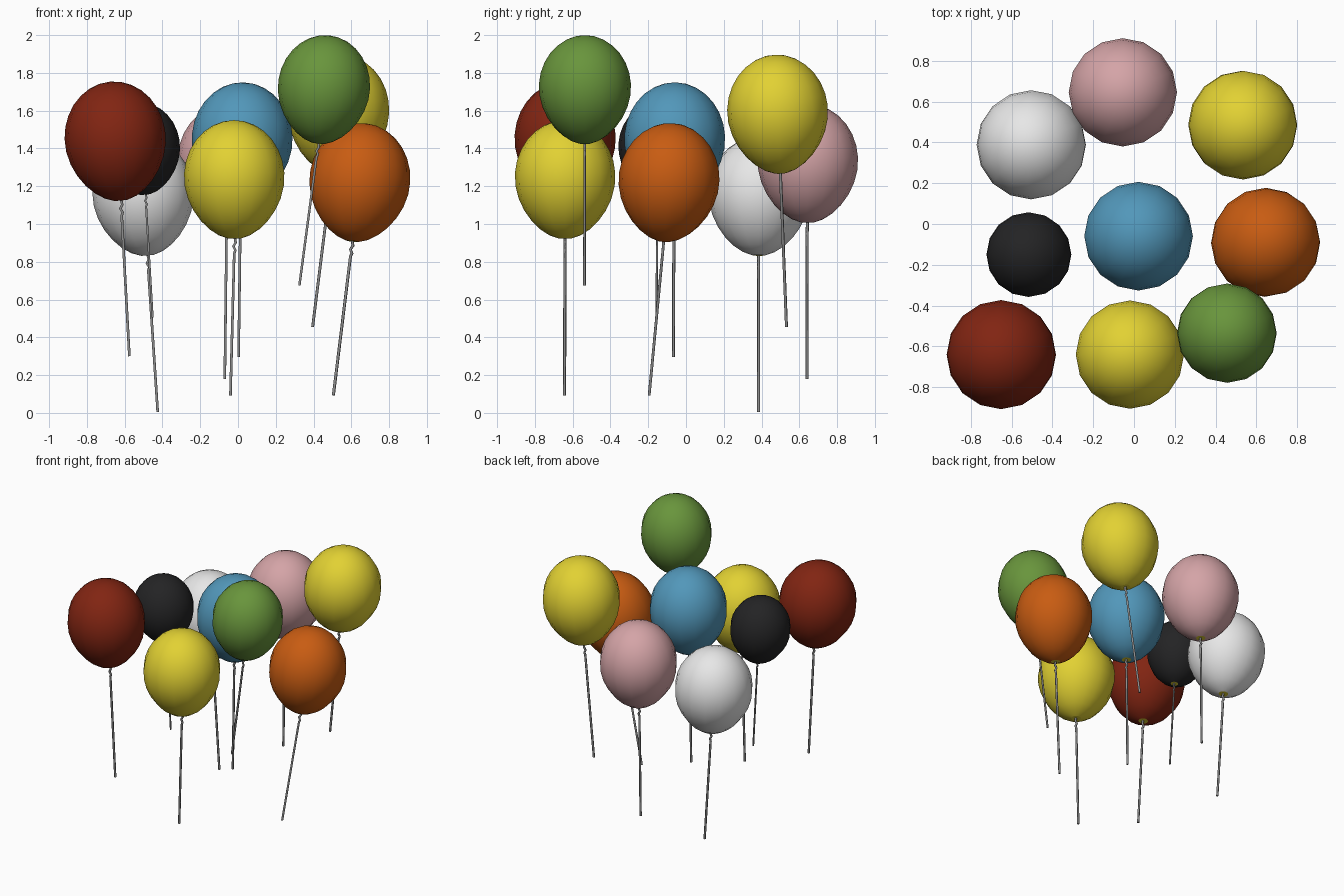
import bpy, bmesh, math
from mathutils import Vector

if "Cube" in bpy.data.objects:
    bpy.data.objects.remove(bpy.data.objects["Cube"])

COLOURS = {
    "red": (0.22, 0.018, 0.006), "black": (0.017, 0.017, 0.018), "white": (0.80, 0.80, 0.80),
    "pink": (0.66, 0.37, 0.385), "yellow": (0.76, 0.64, 0.033), "blue": (0.084, 0.31, 0.49),
    "orange": (0.58, 0.107, 0.006), "green": (0.14, 0.30, 0.045), "string grey": (0.27, 0.27, 0.27),
}
MATS = {}
for name, c in COLOURS.items():
    MATS[name] = bpy.data.materials.new(name)
    MATS[name].diffuse_color = (*c, 1)

SIDES, RINGS = 16, 14
UP, DOWN = 1.13, 1.24          # height above / below the widest ring, per radius

# colour, radius, widest x, y, top z, knot x, y, string end x, y, z
BALLOONS = [
    ("red",    0.268, -0.650, -0.640, 1.755, -0.620, -0.640, -0.575, -0.640, 0.300),
    ("black",  0.208, -0.515, -0.150, 1.645, -0.490, -0.152, -0.452, -0.155, 0.505),
    ("white",  0.268, -0.503,  0.388, 1.465, -0.480,  0.385, -0.425,  0.385, 0.004),
    ("pink",   0.266, -0.055,  0.645, 1.635, -0.060,  0.642, -0.070,  0.640, 0.180),
    ("yellow", 0.267,  0.533,  0.485, 1.897,  0.497,  0.500,  0.395,  0.532, 0.455),
    ("blue",   0.267,  0.022, -0.060, 1.750,  0.014, -0.064,  0.003, -0.066, 0.295),
    ("orange", 0.267,  0.645, -0.090, 1.535,  0.605, -0.118,  0.505, -0.195, 0.093),
    ("yellow", 0.266, -0.020, -0.640, 1.550, -0.018, -0.641, -0.040, -0.643, 0.093),
    ("green",  0.244,  0.455, -0.535, 2.000,  0.425, -0.536,  0.325, -0.537, 0.675),
]


def balloon(label, colour, r, centre, knot):
    """Egg-shaped body of rings, tilted so its tip meets the knot; yellow tip."""
    bm = bmesh.new()
    rings = []
    for i in range(1, RINGS + 1):
        a = math.radians(90 - 172 * i / RINGS)
        s = math.sin(a)
        rad = r * math.cos(a) * (1 if s > 0 else 1 - 0.12 * s * s)
        z = r * s * (UP if s > 0 else DOWN)
        rings.append([bm.verts.new((rad * math.cos(2 * math.pi * k / SIDES),
                                    rad * math.sin(2 * math.pi * k / SIDES), z))
                      for k in range(SIDES)])
    top = bm.verts.new((0, 0, r * UP))
    for k in range(SIDES):
        n = (k + 1) % SIDES
        bm.faces.new((top, rings[0][k], rings[0][n]))
        for a, b in zip(rings, rings[1:]):
            bm.faces.new((a[k], b[k], b[n], a[n]))
    tip = bm.faces.new(list(reversed(rings[-1])))
    for f in bm.faces:
        f.smooth = True
    tip.smooth = False
    tip.material_index = 1
    me = bpy.data.meshes.new(label)
    bm.to_mesh(me)
    bm.free()
    me.materials.append(MATS[colour])
    me.materials.append(MATS["yellow"])
    ob = bpy.data.objects.new(label, me)
    ob.location = centre
    ob.rotation_mode = 'QUATERNION'
    ob.rotation_quaternion = Vector((0, 0, 1)).rotation_difference(centre - knot)
    bpy.context.collection.objects.link(ob)


def string(label, knot, end, s):
    """Thin cord with a small crinkle just below the knot."""
    def at(t, dx=0.0):
        return knot.lerp(end, t) + Vector((dx * s, 0, 0))
    pts = [knot + (knot - end).normalized() * -0.002 + Vector((0, 0, 0.012)),
           at(0.025, 0.006), at(0.05, -0.005), at(0.075, 0.006), at(0.095, 0.0), at(1)]
    cu = bpy.data.curves.new(label, 'CURVE')
    cu.dimensions = '3D'
    cu.bevel_depth = 0.008 * s
    cu.bevel_resolution = 1
    cu.use_fill_caps = True
    sp = cu.splines.new('POLY')
    sp.points.add(len(pts) - 1)
    for p, co in zip(sp.points, pts):
        p.co = (*co, 1)
    cu.materials.append(MATS["string grey"])
    bpy.context.collection.objects.link(bpy.data.objects.new(label, cu))


for i, (col, r, x, y, top, kx, ky, ex, ey, ez) in enumerate(BALLOONS, 1):
    centre = Vector((x, y, top - r * UP))
    knot = Vector((kx, ky, centre.z - r * DOWN * 0.99))
    balloon(f"{col}_balloon_{i}", col, r, centre, knot)
    string(f"string_{i}", knot, Vector((ex, ey, ez)), r / 0.267)

for m in bpy.data.materials:
    if m.users and not m.is_grease_pencil:
        m.use_nodes = True
        m.node_tree.nodes["Principled BSDF"].inputs["Base Color"].default_value = m.diffuse_color
